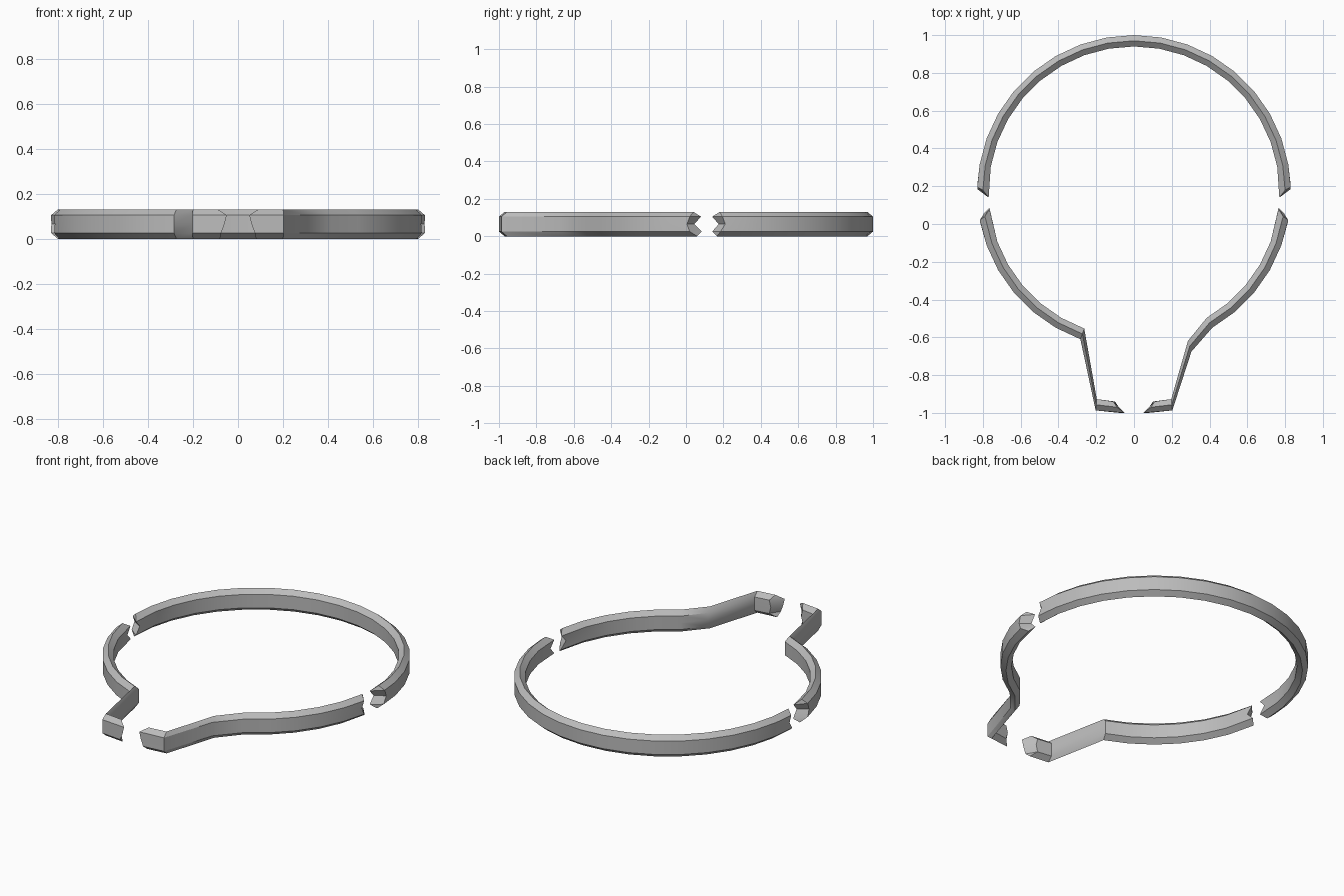
import bpy, bmesh, math
from mathutils import Vector

if "Cube" in bpy.data.objects:
    bpy.data.objects.remove(bpy.data.objects["Cube"], do_unlink=True)

RING_Y, RADIUS, HALF = 0.17, 0.80, 0.03

# Six-sided band section (sideways offset, height) with mid points on both walls
PROFILE = [(HALF, 0.025), (HALF, 0.065), (HALF, 0.105), (0, 0.13),
           (-HALF, 0.105), (-HALF, 0.065), (-HALF, 0.025), (0, 0)]

grey = bpy.data.materials.new("band grey")
grey.use_nodes = True
colour = (0.5, 0.5, 0.5, 1)
grey.diffuse_color = colour
grey.node_tree.nodes["Principled BSDF"].inputs["Base Color"].default_value = colour


def section(x, y, dx, dy):
    """Band section at a path point, facing outward along (dx, dy)."""
    d = Vector((dx, dy)).normalized()
    return [(x + d.x * o, y + d.y * o, z) for o, z in PROFILE]


def ring_section(degrees):
    """Section on the round part, measured clockwise from the back."""
    a = math.radians(degrees)
    s, c = math.sin(a), math.cos(a)
    return section(RADIUS * s, RING_Y + RADIUS * c, s, c)


def side_break(side, ys):
    """Jagged end on the round part, given the y of each section point."""
    return [(side * math.sqrt((RADIUS + o) ** 2 - (y - RING_Y) ** 2), y, z)
            for (o, z), y in zip(PROFILE, ys)]


def front_break(side, xs):
    """Jagged end of the front tab, given the x of each section point."""
    return [(side * x, -0.97 - o, z) for (o, z), x in zip(PROFILE, xs)]


def loft(name, sections):
    bm = bmesh.new()
    rows = [[bm.verts.new(p) for p in s] for s in sections]
    n = len(PROFILE)
    for a, b in zip(rows, rows[1:]):
        for i in range(n):
            j = (i + 1) % n
            bm.faces.new((a[i], a[j], b[j], b[i]))
    # Notched end caps, folded along the mid height
    for row in (rows[0], rows[-1]):
        for ids in ((0, 1, 5, 6), (1, 2, 4, 5), (2, 3, 4), (6, 7, 0)):
            bm.faces.new([row[i] for i in ids])
    bmesh.ops.recalc_face_normals(bm, faces=bm.faces)
    mesh = bpy.data.meshes.new(name)
    bm.to_mesh(mesh)
    bm.free()
    mesh.materials.append(grey)
    obj = bpy.data.objects.new(name, mesh)
    bpy.context.collection.objects.link(obj)
    return obj


BACK_END = (0.185, 0.21, 0.195, 0.18, 0.14, 0.175, 0.14, 0.165)
SIDE_END = (0.02, 0.005, 0.02, 0.04, 0.08, 0.045, 0.085, 0.06)
TAB_END = (0.075, 0.06, 0.05, 0.09, 0.11, 0.1, 0.11, 0.08)

# Large arc at the back
back = [side_break(-1, BACK_END)]
back += [ring_section(a) for a in range(-80, 81, 10)]
back.append(side_break(1, BACK_END))

# Right front piece: arc, sharp corner, slanted neck, front tab
right = [side_break(-1, SIDE_END)]
right += [ring_section(a) for a in range(-110, -161, -10)]
right += [section(-0.2, -0.957, -0.1, -1), front_break(-1, TAB_END)]

# Left front piece: arc flowing softly into the neck
left = [side_break(1, SIDE_END)]
left += [ring_section(a) for a in range(110, 151, 10)]
left += [section(0.295, -0.647, 0.3, -0.95),
         section(0.2, -0.957, 0.1, -1), front_break(1, TAB_END)]

parts = [loft("back_arc", back), loft("right_front_arc", right),
         loft("left_front_arc", left)]

bpy.ops.object.select_all(action="DESELECT")
for part in parts:
    part.select_set(True)
bpy.context.view_layer.objects.active = parts[0]
bpy.ops.object.shade_smooth_by_angle(angle=math.radians(30))
